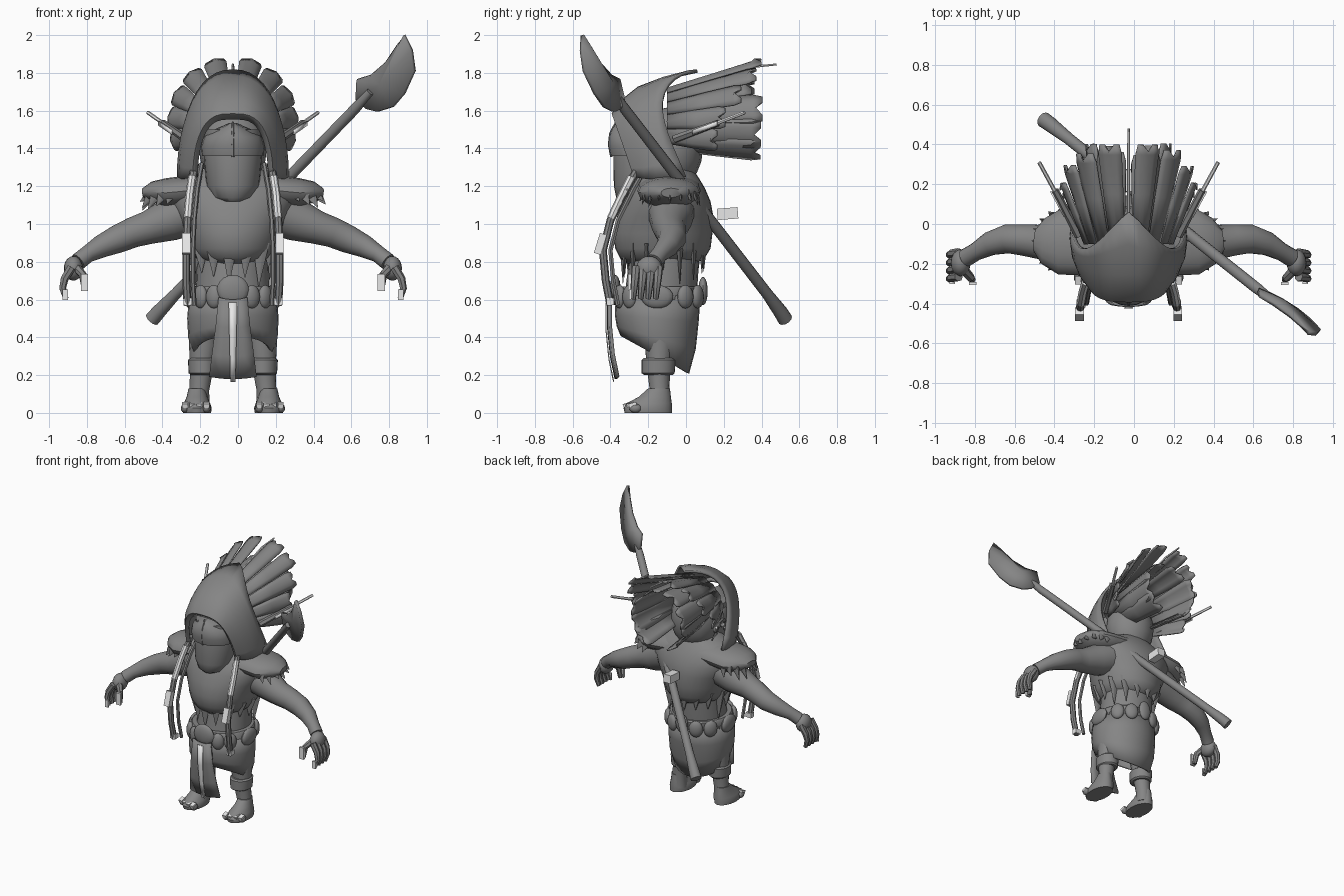
import bpy, bmesh, math, random
from mathutils import Vector, Matrix

random.seed(4)
if bpy.data.objects.get("Cube"):
    bpy.data.objects.remove(bpy.data.objects["Cube"])
CX = -0.027          # the figure stands a little off the axis
PI = math.pi


def material(name, v):
    m = bpy.data.materials.new(name)
    m.use_nodes = True
    m.diffuse_color = (v, v, v, 1)
    m.node_tree.nodes["Principled BSDF"].inputs["Base Color"].default_value = (v, v, v, 1)
    return m


GREY = material("slate grey", 0.235)
PALE = material("pale grey", 0.95)


def finish(name, bm, mat=GREY, dx=CX, solid=0):
    bmesh.ops.recalc_face_normals(bm, faces=bm.faces)
    bmesh.ops.translate(bm, verts=bm.verts, vec=(dx, 0, 0))
    me = bpy.data.meshes.new(name)
    bm.to_mesh(me)
    bm.free()
    me.materials.append(mat)
    o = bpy.data.objects.new(name, me)
    bpy.context.collection.objects.link(o)
    if solid:
        mod = o.modifiers.new("thickness", "SOLIDIFY")
        mod.thickness, mod.offset = solid, 0
    for other in bpy.context.selected_objects:
        other.select_set(False)
    o.select_set(True)
    bpy.context.view_layer.objects.active = o
    bpy.ops.object.shade_smooth_by_angle(angle=math.radians(38))
    return o


def grid(name, rows, closed=True, caps=True, **kw):
    """Skin a list of point rows."""
    bm = bmesh.new()
    vs = [[bm.verts.new(p) for p in row] for row in rows]
    n = len(vs[0])
    for a, b in zip(vs, vs[1:]):
        for i in range(n if closed else n - 1):
            j = (i + 1) % n
            bm.faces.new((a[i], a[j], b[j], b[i]))
    if closed and caps:
        bm.faces.new(vs[0])
        bm.faces.new(vs[-1])
    return finish(name, bm, **kw)


def loft(name, rings, x=0, n=24, **kw):
    """Stack of ellipses: z, x radius, front y, back y."""
    rows = []
    for z, rx, f, b in rings:
        rows.append([(x + rx * math.cos(2 * PI * i / n),
                      (f + b) / 2 + (b - f) / 2 * math.sin(2 * PI * i / n), z) for i in range(n)])
    return grid(name, rows, **kw)


def tube(name, path, n=10, flat=1, **kw):
    """Round limb along x, y, z, radius points."""
    ps = [Vector(p[:3]) for p in path]
    rows = []
    for k, p in enumerate(path):
        t = (ps[min(k + 1, len(ps) - 1)] - ps[max(k - 1, 0)]).normalized()
        side = t.cross(Vector((0, 1, 0))).normalized()
        up = side.cross(t)
        rows.append([ps[k] + p[3] * (side * math.cos(2 * PI * i / n) + flat * up * math.sin(2 * PI * i / n))
                     for i in range(n)])
    return grid(name, rows, **kw)


def ball(name, c, r, turn=0, **kw):
    bm = bmesh.new()
    m = Matrix.Translation(c) @ Matrix.Rotation(turn, 4, 'Z') @ Matrix.Diagonal((*r, 1))
    bmesh.ops.create_uvsphere(bm, u_segments=16, v_segments=10, radius=1, matrix=m)
    return finish(name, bm, **kw)


def box(name, c, size, rot=(0, 'X'), **kw):
    bm = bmesh.new()
    m = Matrix.Translation(c) @ Matrix.Rotation(rot[0], 4, rot[1]) @ Matrix.Diagonal((*size, 1))
    bmesh.ops.create_cube(bm, size=1, matrix=m)
    return finish(name, bm, **kw)


def spike(name, a, b, r):
    return tube(name, [(*a, r), (*b, 0.002)], n=5, flat=0.4)


# Head, face and visor
ball("head", (0, -0.08, 1.4), (0.18, 0.17, 0.22))
loft("face_mask", [(1.12, .06, -.35, -.2), (1.14, .105, -.37, -.15), (1.2, .14, -.382, -.1),
                   (1.37, .155, -.385, -.06), (1.5, .15, -.37, -.05)])
loft("visor", [(1.36, .163, -.4, -.08), (1.41, .168, -.412, -.06), (1.46, .155, -.41, -.06),
               (1.5, .1, -.395, -.06), (1.535, .02, -.37, -.1)])
tube("visor_ridge", [(0, -.395, 1.355, .008), (0, -.406, 1.42, .009), (0, -.4, 1.48, .008), (0, -.37, 1.54, .006)], n=6)

# Hood: arches from the front opening to the swept back rim
rows = []
for w, zt, yt, zb, yb, dip, square in [(.19, 1.56, -.36, 1.25, -.26, 0, .6), (.21, 1.585, -.385, 1.25, -.27, 0, .65),
                                       (.25, 1.645, -.345, 1.24, -.21, 0, .75), (.278, 1.72, -.25, 1.24, -.15, .01, .85),
                                       (.288, 1.775, -.1, 1.24, -.07, .07, .85), (.28, 1.81, .06, 1.25, 0, .165, .85)]:
    row = []
    for i in range(25):
        c, s = math.cos(PI * i / 24), math.sin(PI * i / 24)
        row.append((math.copysign(abs(c) ** square, c) * w, yt + (yb - yt) * (1 - s) - dip * abs(2 * s * c),
                    zb + (zt - zb) * s ** .95))
    rows.append(row)
grid("hood", rows, closed=False, solid=0.018)


# Fan of creased feathers with notched ends
def feather(name, deg, r0, r1, zc, y1, w):
    a = math.radians(deg)
    out, across = Vector((math.cos(a), 0, math.sin(a))), Vector((-math.sin(a), 0, math.cos(a)))
    rows = []
    for f, k in ((0, .6), (.5, .85), (.9, 1), (1, .85)):
        mid = out * (r0 + (r1 - r0) * f) + Vector((0, -.1 + (y1 + .1) * f, zc))
        notch = Vector((0, -.035 if f == 1 else 0, 0))
        rows.append([mid + across * w * k * u + out * w * .25 * (1 - abs(u)) + (notch if u == 0 else Vector())
                     for u in (-1, -.5, 0, .5, 1)])
    grid(name, rows, closed=False, solid=0.01)


for s in (1, -1):
    for off, r1, y1 in ((15, .37, .41), (37, .365, .37), (58, .35, .3), (79, .335, .22), (100, .32, .18)):
        feather("outer_feather", 90 + s * off, .21, r1, 1.5, y1 + random.uniform(-.02, .02), .06)
    for off in (26, 70, 108, 138):
        feather("inner_feather", 90 + s * off, .15, .2, 1.54, .38 + random.uniform(-.05, .03), .08)
tube("crest_stick", [(0, .05, 1.74, .008), (0, .33, 1.83, .008), (0, .48, 1.845, .006)], n=6, mat=PALE)

# Torso, cape and waist
loft("torso", [(.79, .12, -.31, .05), (.82, .2, -.35, .1), (.87, .235, -.375, .13), (.95, .255, -.385, .14),
               (1.04, .295, -.365, .145), (1.12, .335, -.335, .13), (1.19, .335, -.3, .1), (1.24, .27, -.26, .07),
               (1.3, .13, -.22, .03)], n=32)
loft("waist", [(.5, .2, -.34, .04), (.66, .195, -.32, .06), (.82, .19, -.3, .07)])
for i in range(15):
    a = 2 * PI * i / 15
    x, y = .215 * math.cos(a), -.12 + .215 * math.sin(a)
    spike("cape_fringe", (x, y, .9), (x * .95, y, random.uniform(.66, .78)), .05)

# Belt with a buckle and round pouches
loft("belt", [(.59, .225, -.365, .07), (.6, .232, -.372, .078), (.66, .228, -.365, .08), (.67, .22, -.355, .07)], n=32)
ball("buckle", (0, -.375, .65), (.085, .03, .08))
for s in (1, -1):
    for deg, w in ((-64, .045), (-42, .045), (-2, .085), (38, .05), (64, .05)):
        a = math.radians(deg)
        ball("pouch", (s * .23 * math.cos(a), -.145 + .23 * math.sin(a), .615), (.028, w, .062),
             turn=a if s > 0 else PI - a)
ball("back_pouch", (0, .09, .645), (.05, .025, .075))

# Skirt with a hem that falls lower at the back
rows = []
for z, rx, f, b, tilt in ((.62, .225, -.365, .07, 0), (.5, .235, -.37, .06, .02), (.4, .23, -.36, .045, .06),
                          (.31, .205, -.34, .01, .1)):
    rows.append([(rx * math.cos(2 * PI * i / 28), (f + b) / 2 + (b - f) / 2 * math.sin(2 * PI * i / 28),
                  z - tilt * math.sin(2 * PI * i / 28)) for i in range(28)])
grid("skirt", rows, caps=False, solid=.014)

# Front cloth and its pale stripe
cloth = ((.6, .075, -.4), (.45, .09, -.4), (.3, .11, -.385), (.18, .125, -.36))
grid("front_cloth", [[(w * u, y - .01 * (1 - u * u), z + .012 * u * u) for u in (-1, -.5, 0, .5, 1)]
                     for z, w, y in cloth], closed=False, solid=.016)
grid("cloth_stripe", [[(u, y - .023, z - .015) for u in (w * .18 - .036, .036 - w * .18)] for z, w, y in cloth],
     closed=False, solid=.006, mat=PALE)

for s in (1, -1):
    # Legs, cuffs and feet
    tube("leg", [(s * .15, -.145, .52, .088), (s * .155, -.14, .36, .078), (s * .165, -.145, .24, .062),
                 (s * .178, -.14, .12, .052), (s * .18, -.14, .03, .058)], n=16)
    loft("ankle_cuff", [(.2, .062, -.22, -.07), (.21, .074, -.235, -.06), (.28, .078, -.235, -.055),
                        (.29, .066, -.225, -.065)], s * .16)
    loft("foot", [(0, .074, -.325, -.075), (.025, .078, -.33, -.075), (.05, .07, -.315, -.075),
                  (.085, .055, -.25, -.08), (.13, .045, -.2, -.085)], s * .19)
    for k in range(4):
        tx = s * (.14 + .038 * k)
        ball("toe", (tx, -.298 + .01 * k, .024), (.022, .032, .024))
        box("toe_nail", (tx, -.312 + .01 * k, .042), (.03, .042, .022), (.3, 'X'), mat=PALE)

    # Shoulder cape with ragged rim
    tube("shoulder_cape", [(s * .1, -.09, 1.19, .08), (s * .25, -.09, 1.175, .08), (s * .35, -.09, 1.165, .078),
                           (s * .43, -.085, 1.17, .055), (s * .475, -.08, 1.165, .025)], n=16, flat=2.1)
    for k in range(9):
        a = PI * k / 8 - PI / 2
        spike("shoulder_fringe", (s * (.33 + .11 * math.cos(a)), -.085 + .14 * math.sin(a), 1.16),
              (s * (.35 + .14 * math.cos(a)), -.085 + .16 * math.sin(a), random.uniform(1.07, 1.13)), .035)

    # Arms, hands and fingers
    tube("arm", [(s * .2, -.08, 1.08, .13), (s * .34, -.08, 1.02, .112), (s * .45, -.09, .98, .088),
                 (s * .53, -.08, .955, .08), (s * .61, -.075, .92, .074), (s * .7, -.1, .88, .06),
                 (s * .77, -.14, .84, .045), (s * .82, -.17, .8, .046)], n=14)
    ball("hand", (s * .845, -.195, .765), (.05, .068, .065))
    for k in range(4):
        y = -.145 - .04 * k
        tube("finger", [(s * .855, y, .77, .024), (s * .892, y - .005, .71, .022), (s * .902, y - .01, .66, .019),
                        (s * .885, y - .015, .605, .015)], n=7)
    box("finger_nail", (s * .888, -.297, .625), (.028, .012, .055), mat=PALE)
    tube("thumb", [(s * .83, -.23, .77, .025), (s * .795, -.27, .73, .022), (s * .785, -.28, .65, .016)], n=7)
    box("thumb_nail", (s * .785, -.3, .69), (.038, .016, .09), mat=PALE)

    # Braids with pale bindings
    braid = [(.2, -.24, 1.32), (.225, -.32, 1.18), (.24, -.4, 1.02), (.247, -.44, .86), (.247, -.425, .7), (.24, -.4, .57)]
    tube("braid", [(s * bx, y, z, .021) for bx, y, z in braid], n=8)
    tube("thin_braid", [(s * (bx - .035), y + .04, z, .013) for bx, y, z in braid], n=6)
    tube("braid_wrap", [(s * .216, -.29, 1.25, .022), (s * .23, -.34, 1.15, .022), (s * .24, -.397, 1.03, .022)],
         n=8, mat=PALE)
    box("braid_clasp", (s * .247, -.455, .895), (.044, .035, .11), (-.3, 'X'), mat=PALE)
    box("braid_end", (s * .24, -.4, .59), (.045, .04, .035), mat=PALE)

    # Side sticks with a pale outer strip and pale ends
    tube("side_stick", [(s * .25, -.06, 1.45, .022), (s * .37, .17, 1.535, .018)], n=6)
    grid("stick_strip", [[(s * (x + .022), y, z + dz) for dz in (-.012, .012)]
                         for x, y, z in ((.3, .035, 1.485), (.37, .165, 1.533))],
         closed=False, solid=.008, mat=PALE)
    tube("side_stick_end", [(s * .33, .09, 1.505, .011), (s * .45, .31, 1.59, .01)], n=6, mat=PALE)

# Spade slung across the back
tube("spade_handle", [(-.455, .525, .495, .04), (-.42, .5, .535, .038), (-.33, .43, .63, .03),
                      (.62, -.325, 1.61, .028), (.7, -.385, 1.7, .02)], n=12, dx=0)
box("back_tag", (-.03, .22, 1.055), (.06, .11, .06), (.08, 'X'), dx=0, mat=PALE)
bm = bmesh.new()
outline = ((.625, 1.66), (.63, 1.765), (.7, 1.785), (.78, 1.85), (.84, 1.94), (.88, 2.0), (.92, 1.92),
           (.935, 1.81), (.88, 1.69), (.82, 1.62), (.74, 1.595), (.68, 1.61))
rim = [bm.verts.new((x, .38 - .56 * x - .218 * z, z)) for x, z in outline]
core = bm.verts.new((.75, .38 - .56 * .75 - .218 * 1.74 + .03, 1.74))
for a, b in zip(rim, rim[1:] + rim[:1]):
    bm.faces.new((a, b, core))
finish("spade_blade", bm, dx=0, solid=.022)
